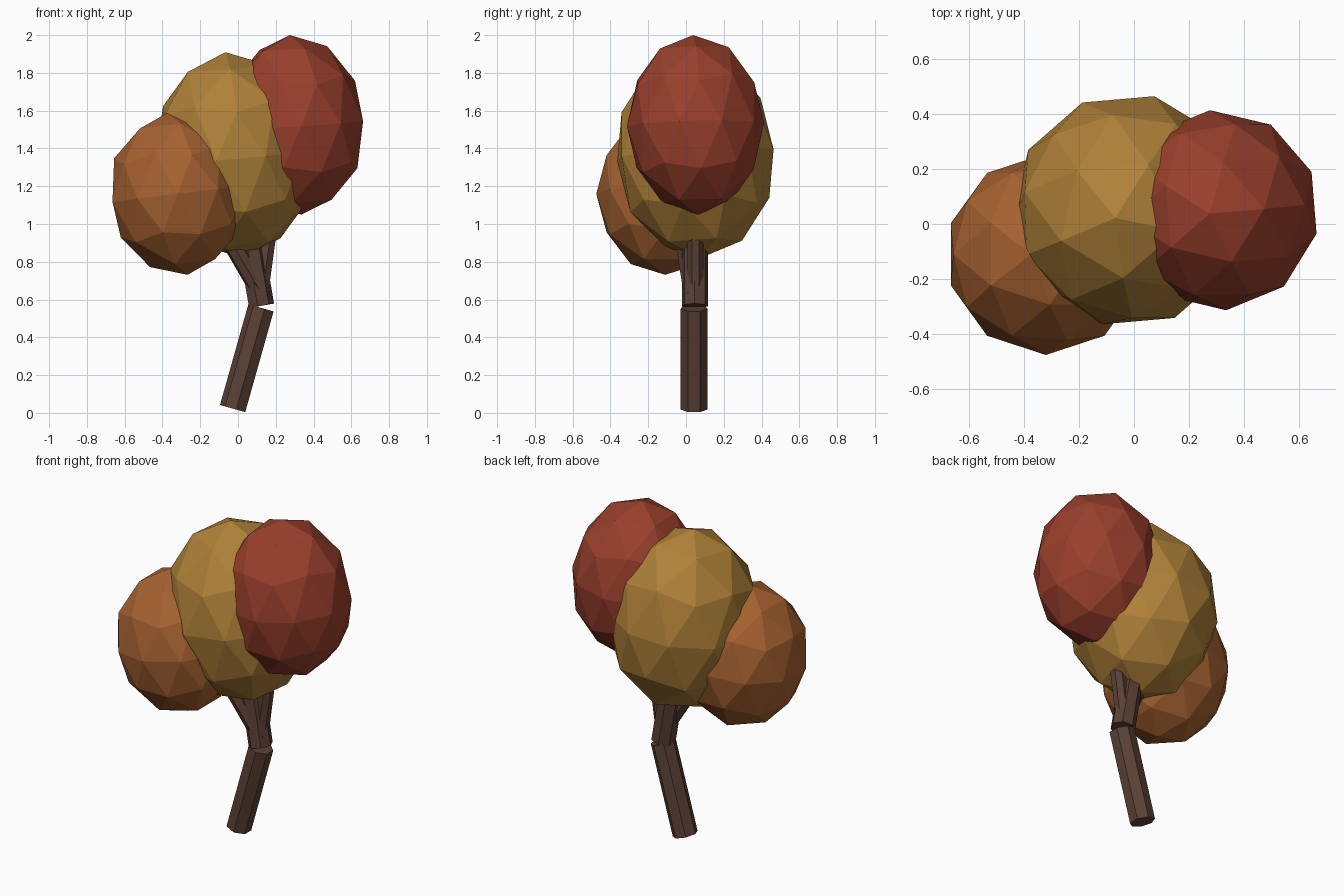
import bpy
from math import radians
from mathutils import Vector, Matrix

if "Cube" in bpy.data.objects:
    bpy.data.objects.remove(bpy.data.objects["Cube"])


def material(name, rgb):
    m = bpy.data.materials.new(name)
    m.diffuse_color = (*rgb, 1)
    m.use_nodes = True
    m.node_tree.nodes["Principled BSDF"].inputs["Base Color"].default_value = m.diffuse_color
    return m


bark = material("bark", (0.105, 0.052, 0.036))
red = material("red_leaves", (0.32, 0.05, 0.025))
gold = material("gold_leaves", (0.43, 0.22, 0.04))
orange = material("orange_leaves", (0.38, 0.12, 0.03))


def limb(name, start, end, radius):
    """Seven-sided straight log from start to end."""
    a, b = Vector(start), Vector(end)
    bpy.ops.mesh.primitive_cylinder_add(vertices=7, radius=radius, depth=(b - a).length)
    ob = bpy.context.object
    ob.name = name
    ob.matrix_world = (Matrix.Translation((a + b) / 2)
                       @ (b - a).to_track_quat('Z', 'Y').to_matrix().to_4x4())
    ob.data.materials.append(bark)


def crown(name, centre, size, tilt, turn, mat):
    """Faceted leaf mass: spun about its axis, stretched, then tilted."""
    bpy.ops.mesh.primitive_ico_sphere_add(subdivisions=2, radius=1)
    ob = bpy.context.object
    ob.name = name
    ob.data.transform(Matrix.Diagonal((*size, 1)) @ Matrix.Rotation(radians(turn), 4, 'Z'))
    ob.location = centre
    ob.rotation_euler = (radians(tilt[0]), radians(tilt[1]), 0)
    ob.data.materials.append(mat)


# Leaning trunk and the three branches that run into the leaves
limb("trunk", (-0.025, 0.043, 0.022), (0.125, 0.043, 0.555), 0.073)
limb("middle_branch", (0.122, 0.047, 0.567), (0.03, 0.05, 1.10), 0.07)
limb("left_branch", (0.13, 0.04, 0.62), (-0.12, -0.03, 1.05), 0.05)
limb("right_branch", (0.115, 0.05, 0.60), (0.19, 0.05, 1.15), 0.045)

# Leaf masses
crown("middle_leaves", (-0.02, 0.05, 1.365), (0.425, 0.425, 0.547), (3, -5), -13, gold)
crown("right_leaves", (0.305, 0.05, 1.525), (0.368, 0.364, 0.476), (1.5, -3.6), 4.5, red)
crown("left_leaves", (-0.32, -0.11, 1.16), (0.365, 0.365, 0.432), (0, -7), 0, orange)
